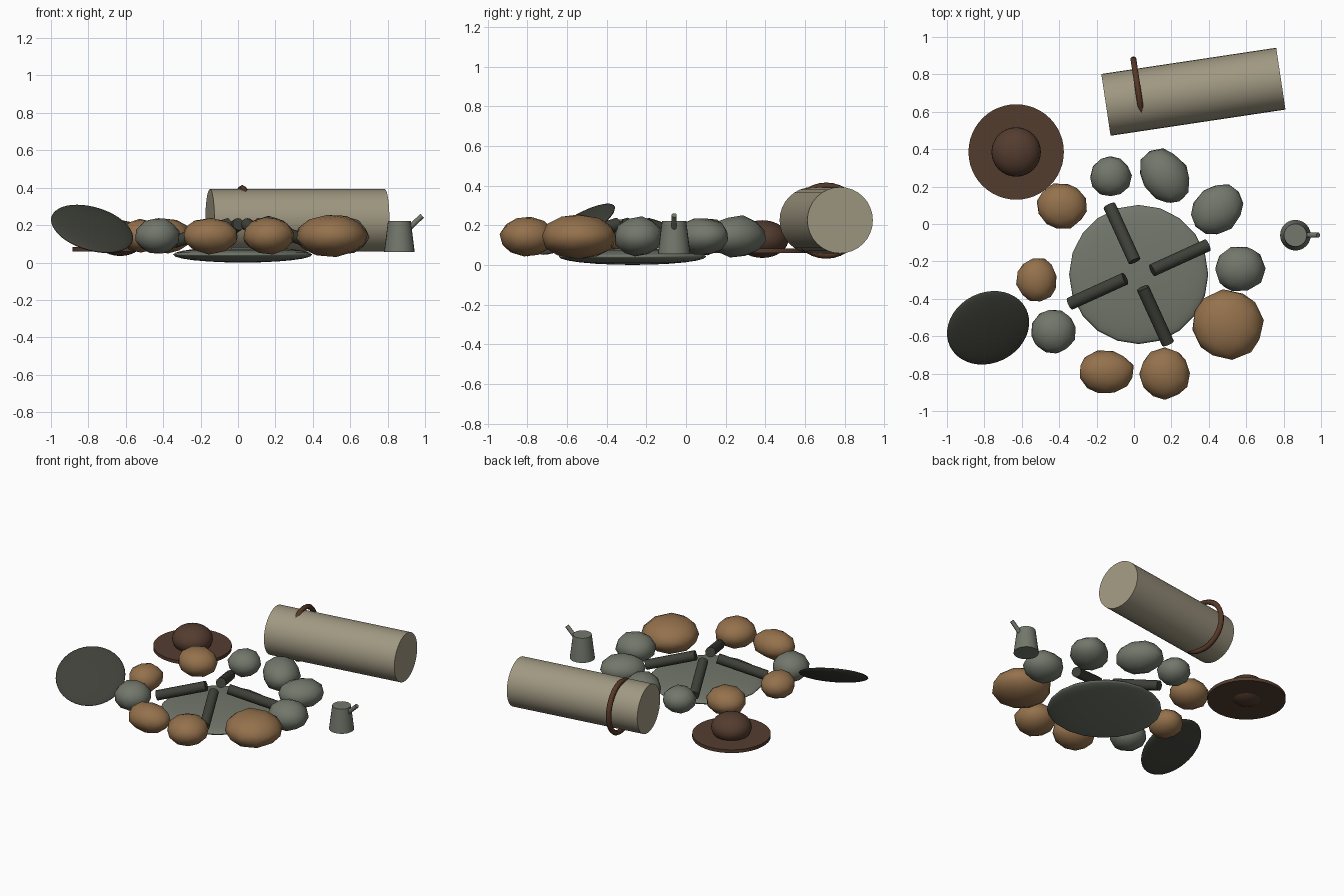
import bpy, math, random
from mathutils import Vector, Euler

random.seed(4)
if "Cube" in bpy.data.objects:
    bpy.data.objects.remove(bpy.data.objects["Cube"], do_unlink=True)


def material(name, rgb):
    col = [(c / 255 / 12.92) if c < 10 else ((c / 255 + 0.055) / 1.055) ** 2.4 for c in rgb] + [1]
    m = bpy.data.materials.new(name)
    m.use_nodes = True
    m.diffuse_color = col
    bsdf = m.node_tree.nodes["Principled BSDF"]
    bsdf.inputs["Base Color"].default_value = col
    bsdf.inputs["Roughness"].default_value = 0.9
    return m


GREY = material("grey stone", (114, 119, 107))
TAN = material("tan stone", (148, 113, 76))
CANVAS = material("canvas", (160, 152, 130))
BROWN = material("brown felt", (84, 60, 47))
LEATHER = material("leather", (86, 56, 39))
CHAR = material("charcoal", (62, 64, 56))


def finish(name, mat, angle=180):
    ob = bpy.context.object
    ob.name = ob.data.name = name
    ob.data.materials.append(mat)
    bpy.ops.object.shade_smooth_by_angle(angle=math.radians(angle))
    return ob


def ellipsoid(name, mat, loc, size, segments=32, rings=16):
    bpy.ops.mesh.primitive_uv_sphere_add(segments=segments, ring_count=rings, radius=1, location=loc)
    bpy.context.object.scale = size
    return finish(name, mat)


def rod(name, mat, a, b, r1, r2=None, sides=32):
    a, b = Vector(a), Vector(b)
    d = b - a
    bpy.ops.mesh.primitive_cone_add(vertices=sides, radius1=r1, radius2=r2 or r1, depth=d.length,
                                    location=(a + b) / 2, rotation=d.to_track_quat('Z', 'Y').to_euler())
    return finish(name, mat, 50)


def stone(name, mat, x, y, sx, sy, sz, yaw=0):
    bpy.ops.mesh.primitive_ico_sphere_add(subdivisions=2, radius=1, location=(x, y, 0.143))
    ob = bpy.context.object
    turn = Euler([random.uniform(0, 6) for _ in range(3)]).to_matrix().to_4x4()
    ob.data.transform(turn)
    for v in ob.data.vertices:
        v.co *= random.uniform(0.97, 1.04)
    ob.scale = (sx, sy, sz)
    ob.rotation_euler.z = math.radians(yaw)
    return finish(name, mat)


# Ash bed
ellipsoid("ash_bed", GREY, (0.025, -0.27, 0.042), (0.372, 0.372, 0.042), 20, 12)

# Ring of stones
ring = [
    (TAN, -0.385, 0.095, 0.135, 0.125, 0.095, 0),
    (GREY, -0.125, 0.255, 0.11, 0.11, 0.09, 0),
    (GREY, 0.165, 0.255, 0.125, 0.16, 0.105, 35),
    (GREY, 0.445, 0.08, 0.15, 0.125, 0.095, 45),
    (GREY, 0.565, -0.24, 0.135, 0.125, 0.1, 0),
    (TAN, 0.5, -0.54, 0.192, 0.192, 0.113, 0),
    (TAN, 0.165, -0.8, 0.137, 0.137, 0.1, 0),
    (TAN, -0.15, -0.79, 0.15, 0.115, 0.097, 0),
    (GREY, -0.43, -0.575, 0.12, 0.122, 0.097, 0),
    (TAN, -0.52, -0.3, 0.11, 0.12, 0.09, 0),
]
for i, (mat, *dims) in enumerate(ring):
    stone(f"ring_stone_{i + 1}", mat, *dims)

# Charred logs leaning inward
for i in range(4):
    a = math.radians(24.5 + 90 * i)
    d = Vector((math.cos(a), math.sin(a), 0))
    side = Vector((-d.y, d.x, 0))
    base = Vector((0.025, -0.27, 0)) - side * 0.01
    rod(f"log_{i + 1}", CHAR, base + d * 0.075 + Vector((0, 0, 0.205)),
        base + d * 0.4 + Vector((0, 0, 0.11)), 0.034, sides=12)

# Bedroll and its strap
rod("bedroll", CANVAS, (-0.15, 0.637, 0.225), (0.785, 0.777, 0.225), 0.167)
bpy.ops.mesh.primitive_torus_add(major_segments=32, minor_segments=6, major_radius=0.174,
                                 minor_radius=0.018, location=(0.023, 0.707, 0.223),
                                 rotation=(0, math.radians(90), math.radians(8.5)))
finish("bedroll_strap", LEATHER)

# Hat
rod("hat_brim", BROWN, (-0.63, 0.385, 0.06), (-0.63, 0.385, 0.083), 0.255, sides=48)
ellipsoid("hat_crown", BROWN, (-0.63, 0.385, 0.13), (0.132, 0.132, 0.095))

# Tilted pan
pan = ellipsoid("pan", CHAR, (-0.78, -0.555, 0.18), (0.227, 0.227, 0.03), 40, 16)
pan.rotation_euler = Vector((0.25, -0.5, 0.83)).to_track_quat('Z', 'Y').to_euler()

# Small pot with slanted spout
rod("pot_body", GREY, (0.863, -0.06, 0.055), (0.863, -0.06, 0.222), 0.082, 0.061, 24)
rod("pot_spout", GREY, (0.9, -0.06, 0.17), (0.985, -0.06, 0.25), 0.014, sides=10)
